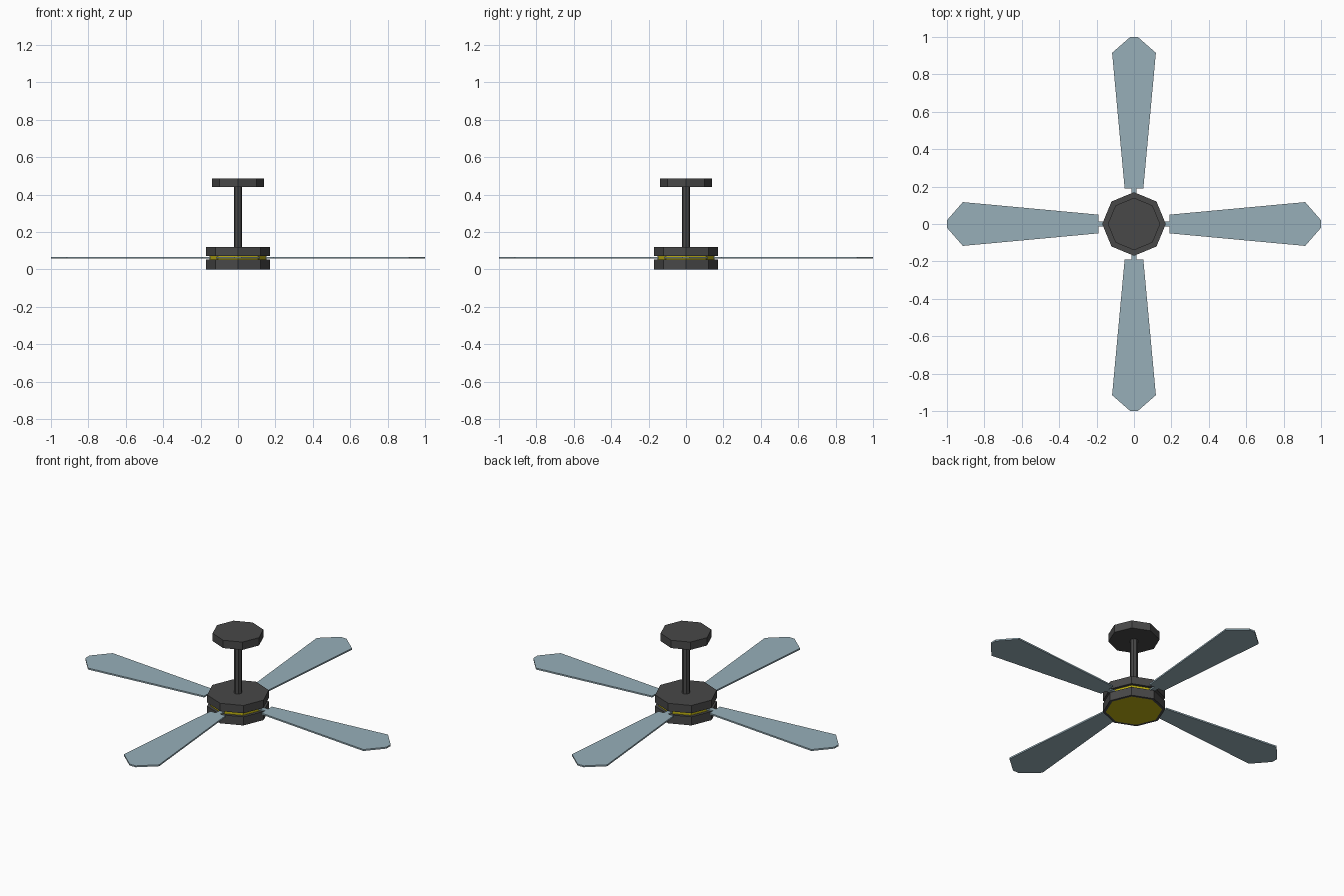
import bpy, bmesh, math

if "Cube" in bpy.data.objects:
    bpy.data.objects.remove(bpy.data.objects["Cube"])


def mat(name, rgb):
    m = bpy.data.materials.new(name)
    m.diffuse_color = (*rgb, 1)
    m.use_nodes = True
    m.node_tree.nodes["Principled BSDF"].inputs["Base Color"].default_value = m.diffuse_color
    return m


GREY = mat("dark_grey", (0.065, 0.065, 0.065))
BLUE = mat("pale_blue_grey", (0.31, 0.43, 0.485))
YELLOW = mat("lamp_yellow", (0.51, 0.43, 0.006))


def finish(name, bm, material):
    bmesh.ops.recalc_face_normals(bm, faces=bm.faces)
    me = bpy.data.meshes.new(name)
    bm.to_mesh(me)
    bm.free()
    me.materials.append(material)
    ob = bpy.data.objects.new(name, me)
    bpy.context.collection.objects.link(ob)
    return ob


def prism(name, outline, z0, z1, material):
    bm = bmesh.new()
    f = bm.faces.new([bm.verts.new((x, y, z0)) for x, y in outline])
    ext = bmesh.ops.extrude_face_region(bm, geom=[f])
    # keep the starting face as the bottom cap
    for v in ext["geom"]:
        if isinstance(v, bmesh.types.BMVert):
            v.co.z = z1
    if not f.is_valid:
        bm.faces.new([v for v in bm.verts if v.co.z == z0])
    return finish(name, bm, material)


def octagon(r):
    return [(r * math.cos(i * math.pi / 4), r * math.sin(i * math.pi / 4)) for i in range(8)]


# motor housing: two shells with a slot for the blades
lower = prism("lower_housing", octagon(0.17), 0, 0.052, GREY)
prism("upper_housing", octagon(0.17), 0.073, 0.12, GREY)
prism("slot_core", octagon(0.152), 0.05, 0.075, YELLOW)

# lamp panel inset in the underside
lower.data.materials.append(YELLOW)
bm = bmesh.new()
bm.from_mesh(lower.data)
bm.normal_update()
under = [f for f in bm.faces if f.normal.z < -0.9]
bmesh.ops.inset_region(bm, faces=under, thickness=0.016)
for f in under:
    f.material_index = 1
bm.to_mesh(lower.data)
bm.free()

# down rod and ceiling canopy
prism("down_rod", octagon(0.022), 0.12, 0.445, GREY)
prism("ceiling_canopy", octagon(0.14), 0.44, 0.487, GREY)

# four blades, each with a narrow root reaching into the slot
half = [(0.14, 0.014), (0.19, 0.014), (0.19, 0.05), (0.915, 0.117), (1.0, 0.02)]
outline = [(x, -y) for x, y in half] + [(x, y) for x, y in reversed(half)]
for i in range(4):
    blade = prism("blade_%d" % (i + 1), outline, 0.058, 0.067, BLUE)
    blade.rotation_euler.z = i * math.pi / 2
